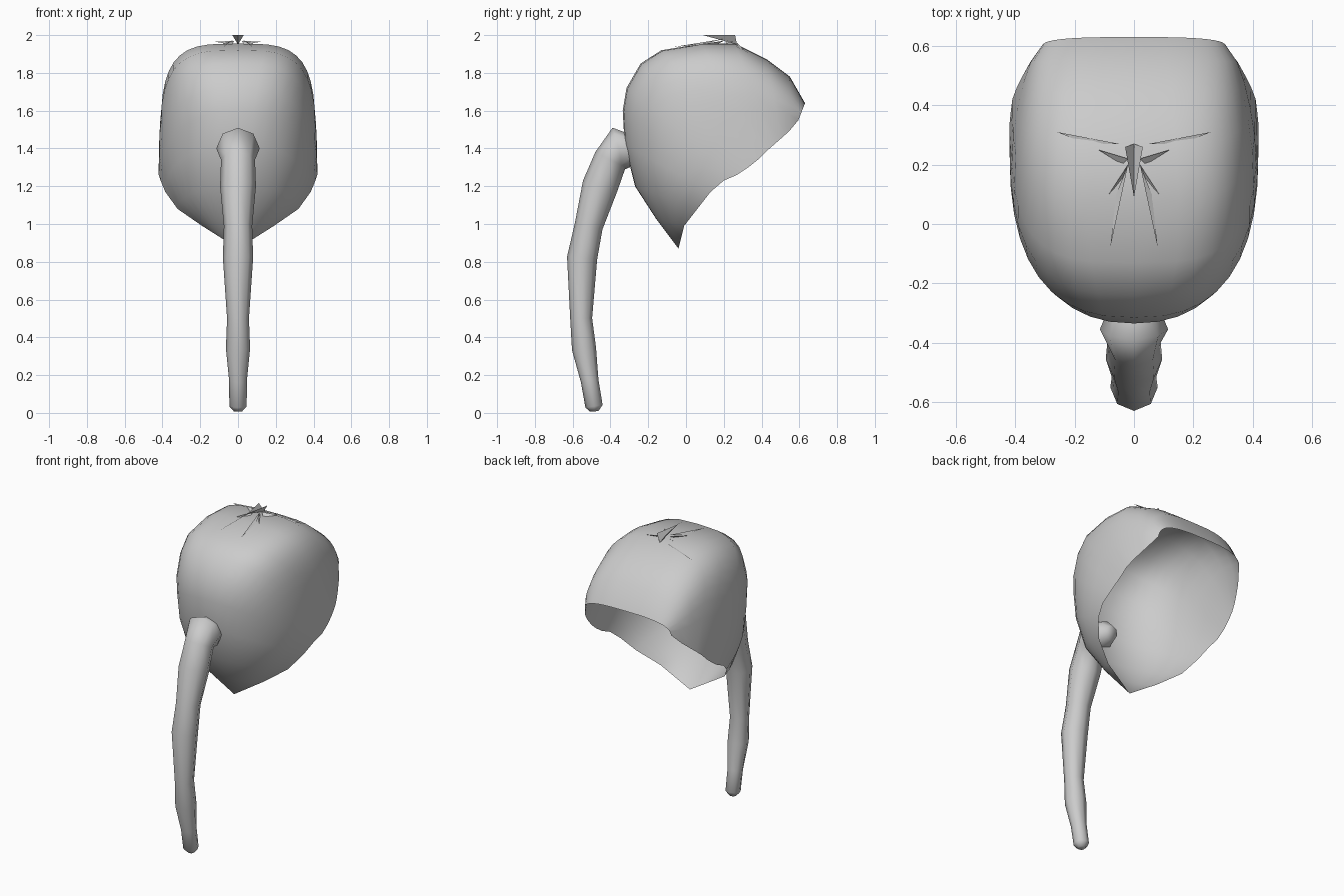
import bpy, bmesh, math
from mathutils import Vector

cube = bpy.data.objects.get("Cube")
if cube:
    bpy.data.objects.remove(cube, do_unlink=True)

grey = bpy.data.materials.new("light grey")
grey.use_nodes = True
colour = (0.6, 0.6, 0.6, 1)
grey.diffuse_color = colour
grey.node_tree.nodes["Principled BSDF"].inputs["Base Color"].default_value = colour


def finish(name, bm, smooth=True):
    bmesh.ops.remove_doubles(bm, verts=bm.verts, dist=0.0005)
    bmesh.ops.recalc_face_normals(bm, faces=bm.faces)
    mesh = bpy.data.meshes.new(name)
    bm.to_mesh(mesh)
    bm.free()
    obj = bpy.data.objects.new(name, mesh)
    bpy.context.collection.objects.link(obj)
    mesh.materials.append(grey)
    for p in mesh.polygons:
        p.use_smooth = smooth
    return obj


def skin(bm, rows, closed=False):
    """Join rows of points with quads."""
    grid = [[bm.verts.new(p) for p in row] for row in rows]
    n = len(grid[0])
    for a, b in zip(grid, grid[1:]):
        for i in range(n if closed else n - 1):
            j = (i + 1) % n
            bm.faces.new((a[i], a[j], b[j], b[i]))
    return grid


# Hood: each section bows from the centre line (y, z) to the rim (x, y, z)
sections = [
    ((-.04, .87), (0, -.04, .87), 2.0),
    ((-.16, 1.03), (.19, -.01, .99), 2.0),
    ((-.27, 1.20), (.32, .06, 1.08), 2.1),
    ((-.325, 1.42), (.385, .13, 1.17), 2.2),
    ((-.335, 1.60), (.41, .20, 1.23), 2.3),
    ((-.315, 1.72), (.42, .27, 1.26), 2.6),
    ((-.24, 1.85), (.42, .33, 1.30), 3.0),
    ((-.13, 1.92), (.415, .38, 1.34), 3.5),
    ((.08, 1.955), (.41, .42, 1.38), 3.7),
    ((.26, 1.955), (.395, .46, 1.415), 3.6),
    ((.43, 1.87), (.375, .50, 1.45), 3.4),
    ((.55, 1.78), (.35, .545, 1.49), 3.2),
    ((.63, 1.64), (.31, .595, 1.55), 3.0),
]
STEPS = 10
rows = []
for (cy, cz), (rx, ry, rz), power in sections:
    row = []
    for i in range(-STEPS, STEPS + 1):
        a = abs(i) / STEPS * math.pi / 2
        across = math.sin(a) ** (2 / power)
        up = max(math.cos(a), 0) ** (2 / power)
        side = -1 if i < 0 else 1
        row.append((side * rx * across, ry + (cy - ry) * up, rz + (cz - rz) * up))
    rows.append(row)
bm = bmesh.new()
skin(bm, rows)
finish("hood", bm)

# Gathered folds at the crown: thin three-cornered flaps, mirrored
flaps = [
    ((.0, .27, 1.95), (.03, .26, 2.0), (.0, .09, 2.0)),
    ((.02, .20, 1.97), (.03, .16, 1.95), (.085, .10, 1.955)),
    ((.02, .22, 1.97), (.04, .20, 1.95), (.12, .25, 1.965)),
    ((.05, .27, 1.96), (.16, .27, 1.935), (.26, .31, 1.92)),
    ((.02, .20, 1.98), (.06, .10, 1.955), (.08, -.08, 1.935)),
]
bm = bmesh.new()
for flap in flaps:
    for side in (1, -1):
        bm.faces.new([bm.verts.new((side * x, y, z)) for x, y, z in flap])
finish("crown_folds", bm, False)

# Trailing tube: centre y, z and radius along its length
path = [
    (-.21, 1.36, .045), (-.27, 1.38, .08), (-.355, 1.40, .115),
    (-.40, 1.34, .09), (-.455, 1.20, .095), (-.515, .99, .075),
    (-.55, .82, .08), (-.555, .50, .058), (-.54, .34, .064),
    (-.51, .17, .047), (-.487, .035, .046), (-.485, .008, .022),
]
SIDES = 8
rows = []
for k, (y, z, r) in enumerate(path):
    before, after = path[max(k - 1, 0)], path[min(k + 1, len(path) - 1)]
    along = Vector((0, after[0] - before[0], after[1] - before[1])).normalized()
    out = along.cross(Vector((1, 0, 0)))
    rows.append([Vector((0, y, z)) + r * (Vector((math.sin(t), 0, 0)) + out * math.cos(t))
                 for t in (2 * math.pi * i / SIDES for i in range(SIDES))])
bm = bmesh.new()
grid = skin(bm, rows, True)
bm.faces.new(grid[0])
bm.faces.new(grid[-1])
finish("tail_tube", bm)
